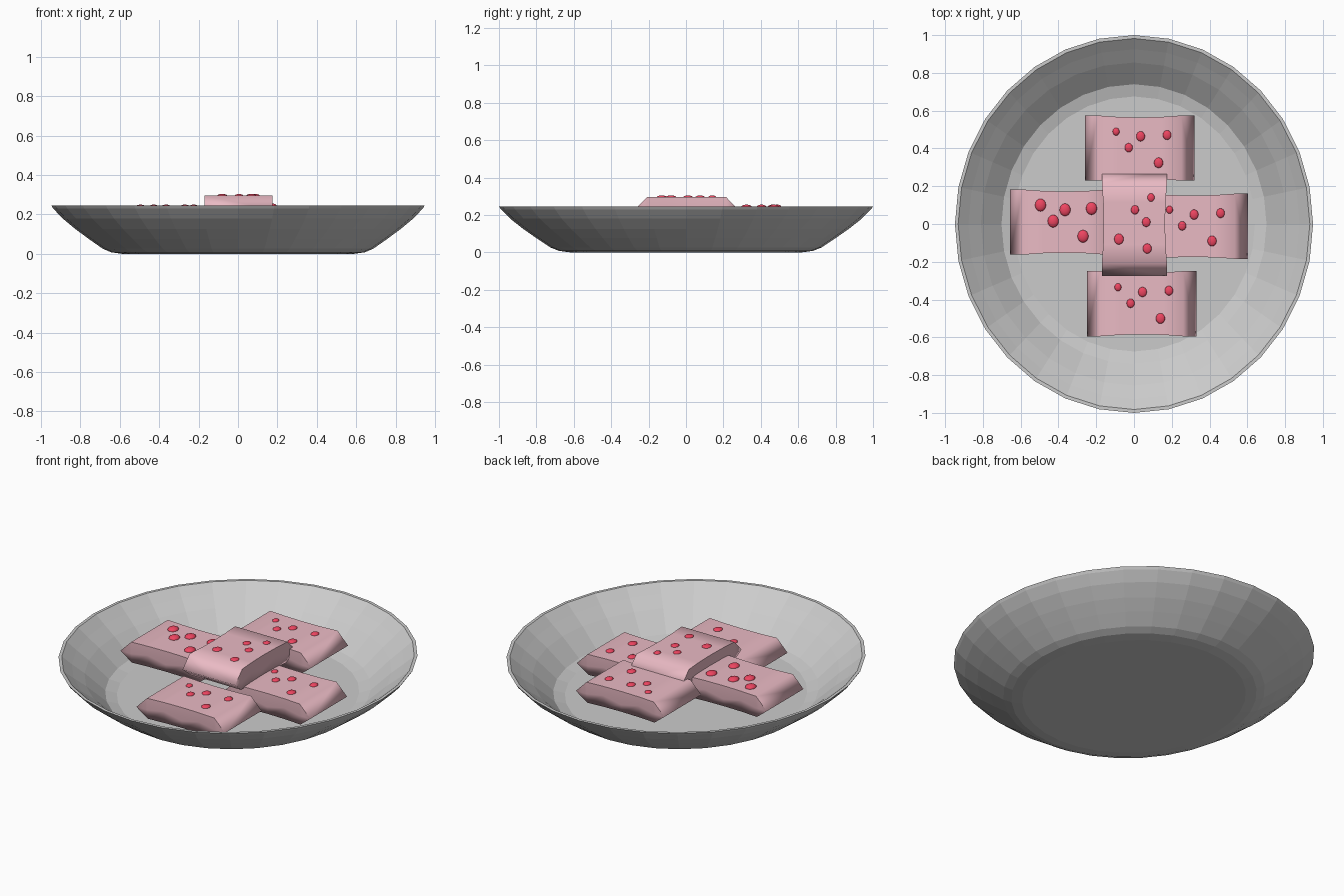
import bpy, bmesh, math
from mathutils import Matrix

if "Cube" in bpy.data.objects:
    bpy.data.objects.remove(bpy.data.objects["Cube"])


def material(name, rgb):
    m = bpy.data.materials.new(name)
    m.diffuse_color = (*rgb, 1)
    m.use_nodes = True
    m.node_tree.nodes["Principled BSDF"].inputs["Base Color"].default_value = m.diffuse_color
    return m


PINK = material("pink_icing", (0.82, 0.49, 0.55))
RED = material("red_berry", (0.86, 0.06, 0.12))


def finish(bm, name, mat=None, smooth=False):
    bmesh.ops.recalc_face_normals(bm, faces=bm.faces[:])
    for f in bm.faces:
        f.smooth = smooth
    me = bpy.data.meshes.new(name)
    bm.to_mesh(me)
    bm.free()
    ob = bpy.data.objects.new(name, me)
    bpy.context.collection.objects.link(ob)
    if mat:
        me.materials.append(mat)
    return ob


# Plate: closed profile spun into a slightly oval dish
def plate(segs=32):
    prof = [(0.62, 0.0), (0.68, 0.008), (0.725, 0.026), (0.80, 0.076), (0.87, 0.125),
            (0.94, 0.180), (0.99, 0.230), (1.0, 0.245), (0.982, 0.245),
            (0.925, 0.199), (0.855, 0.146), (0.74, 0.045), (0.675, 0.027)]
    bm = bmesh.new()
    rings = []
    for r, z in prof:
        rings.append([bm.verts.new((0.948 * r * math.cos(2 * math.pi * i / segs),
                                    r * math.sin(2 * math.pi * i / segs), z))
                      for i in range(segs)])
    for a, b in zip(rings, rings[1:]):
        for i in range(segs):
            j = (i + 1) % segs
            bm.faces.new((a[i], a[j], b[j], b[i]))
    bm.faces.new(rings[0])
    bm.faces.new(rings[-1])
    finish(bm, "plate")


# Biscuit: soft slab with wedge ends and slightly pinched, wavy long sides
def biscuit(name, centre, length, width, top, turned=False):
    t, low = 0.07, -0.055
    # along length, half width, height of the side's middle line
    stations = [(-0.5, 0.5, 0), (-0.38, 0.5, 0.0), (-0.2, 0.478, 0.015), (0.0, 0.47, -0.01),
                (0.2, 0.478, 0.015), (0.38, 0.5, 0.0), (0.5, 0.5, 0)]
    bm = bmesh.new()
    loops = []
    for i, (u, w, m) in enumerate(stations):
        x, y = u * length, w * width
        if 0 < i < len(stations) - 1:
            pts = [(x, -y, t), (x, y, t), (x, y, m), (x, y - 0.008, low),
                   (x, -y + 0.008, low), (x, -y, m)]
        else:
            pts = [(x, -y, 0), (x, y, 0)]
        loops.append([bm.verts.new(p) for p in pts])
    for a, b in zip(loops[1:-1], loops[2:-1]):
        for i in range(6):
            j = (i + 1) % 6
            bm.faces.new((a[i], a[j], b[j], b[i]))
    for tip, ring in ((loops[0], loops[1]), (loops[-1], loops[-2])):
        bm.faces.new((tip[0], tip[1], ring[1], ring[0]))
        bm.faces.new((tip[0], tip[1], ring[3], ring[4]))
        bm.faces.new((tip[1], ring[1], ring[2]))
        bm.faces.new((tip[1], ring[2], ring[3]))
        bm.faces.new((tip[0], ring[0], ring[5]))
        bm.faces.new((tip[0], ring[5], ring[4]))
    # crisp edge between the top and the long sides
    for side in (0, 1):
        line = [lp[side] for lp in loops]
        for a, b in zip(line, line[1:]):
            bm.edges.get((a, b)).smooth = False
    ob = finish(bm, name, PINK, True)
    ob.location = (*centre, top - t)
    if turned:
        ob.rotation_euler.z = math.pi / 2


# Berries: flattened beads sunk half into the top
def berries(name, spots, top, height):
    bm = bmesh.new()
    for x, y, r in spots:
        bmesh.ops.create_uvsphere(
            bm, u_segments=16, v_segments=10, radius=1,
            matrix=Matrix.Translation((x, y, top)) @ Matrix.Diagonal((r, r * 1.15, height, 1)))
    finish(bm, name, RED, True)


plate()

pattern = [(-0.125, 0.085, 0.018), (0.005, 0.06, 0.023), (0.145, 0.067, 0.022),
           (-0.058, 0.0, 0.021), (0.1, -0.08, 0.024)]
pattern_left = [(x, y, 0.029) for x, y, r in pattern]

# name, centre, top height, berry offset, berry pattern, berry height
pieces = [
    ("back", (0.03, 0.402), 0.244, (0.0, 0.002), pattern, 0.011),
    ("front", (0.04, -0.422), 0.175, (0.0, 0.002), pattern, 0.011),
    ("left", (-0.367, 0.01), 0.234, (-0.003, 0.005), pattern_left, 0.016),
    ("right", (0.313, -0.012), 0.175, (0.0, 0.002), pattern, 0.011),
]
for name, (cx, cy), top, (ox, oy), spots, h in pieces:
    biscuit(name + "_biscuit", (cx, cy), 0.58, 0.345, top)
    berries(name + "_berries",
            [(cx + ox + x, cy + oy + y, r) for x, y, r in spots], top, h)

# Middle biscuit lies across the others
biscuit("middle_biscuit", (0.002, 0.003), 0.558, 0.345, 0.295, True)
berries("middle_berries", [(0.09, 0.14, 0.019), (0.005, 0.075, 0.021), (0.065, 0.01, 0.022),
                           (-0.08, -0.08, 0.025), (0.07, -0.13, 0.023)], 0.295, 0.009)
